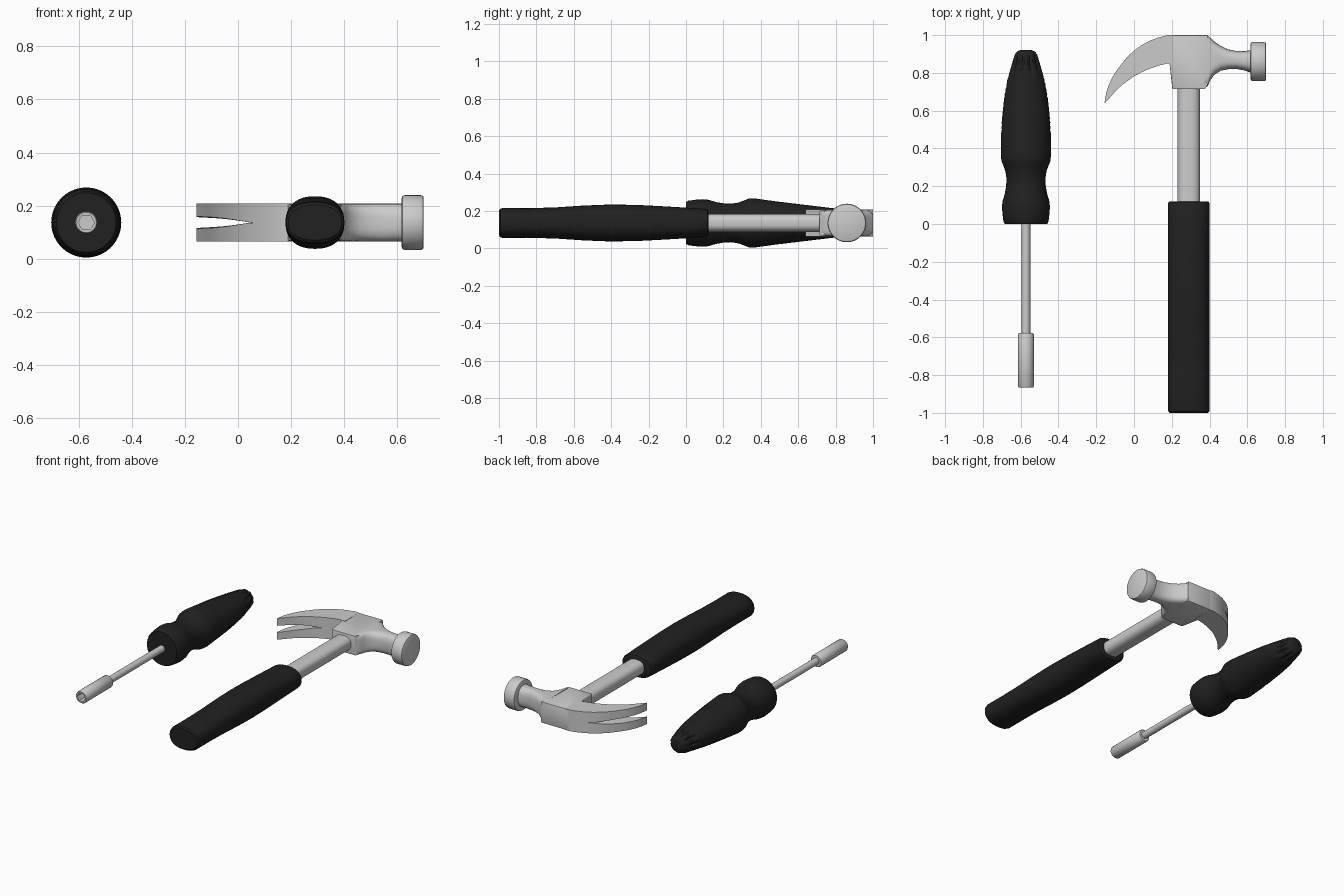
import bpy, bmesh, math

if "Cube" in bpy.data.objects:
    bpy.data.objects.remove(bpy.data.objects["Cube"])

ZC = 0.136                      # shared height of both tool axes
DX, HX = -0.572, 0.29           # screwdriver and hammer handle x

black = bpy.data.materials.new("black_rubber")
black.diffuse_color = (0.015, 0.015, 0.015, 1)
black.use_nodes = True
black.node_tree.nodes["Principled BSDF"].inputs["Base Color"].default_value = black.diffuse_color


def finish(name, bm, mat=None, angle=35):
    bmesh.ops.recalc_face_normals(bm, faces=bm.faces)
    me = bpy.data.meshes.new(name)
    bm.to_mesh(me)
    bm.free()
    ob = bpy.data.objects.new(name, me)
    bpy.context.collection.objects.link(ob)
    if mat:
        me.materials.append(mat)
    bpy.ops.object.select_all(action='DESELECT')
    ob.select_set(True)
    bpy.context.view_layer.objects.active = ob
    bpy.ops.object.shade_smooth_by_angle(angle=math.radians(angle))
    return ob


def add_loft(bm, rings):
    rows = [[bm.verts.new(p) for p in r] for r in rings]
    n = len(rows[0])
    for a, b in zip(rows, rows[1:]):
        for i in range(n):
            j = (i + 1) % n
            bm.faces.new((a[i], a[j], b[j], b[i]))
    bm.faces.new(rows[0])
    bm.faces.new(rows[-1])


def loft(name, rings, mat=None, angle=35):
    bm = bmesh.new()
    add_loft(bm, rings)
    return finish(name, bm, mat, angle)


def oval(a, b, e=2, n=48, mod=None):
    """Superellipse points (u, v) with an optional radial modulation."""
    pts = []
    for i in range(n):
        t = 2 * math.pi * i / n
        c, s = math.cos(t), math.sin(t)
        k = mod(t) if mod else 1
        pts.append((k * a * math.copysign(abs(c) ** (2 / e), c),
                    k * b * math.copysign(abs(s) ** (2 / e), s)))
    return pts


def ring_y(cx, y, a, b, **kw):
    return [(cx + u, y, ZC + v) for u, v in oval(a, b, **kw)]


def ring_x(x, cy, a, b, **kw):
    return [(x, cy + u, ZC + v) for u, v in oval(a, b, **kw)]


def lerp_table(tab, y):
    for (y0, r0), (y1, r1) in zip(tab, tab[1:]):
        if y <= y1:
            return r0 + (r1 - r0) * (y - y0) / (y1 - y0)
    return tab[-1][1]


# Screwdriver handle: ribbed sides and fluted tail
prof = [(0, .112), (.012, .119), (.05, .124), (.09, .127), (.12, .124), (.16, .112),
        (.2, .105), (.24, .103), (.28, .109), (.31, .12), (.335, .13), (.36, .132),
        (.48, .132), (.56, .128), (.64, .12), (.7, .111), (.76, .1), (.8, .09),
        (.88, .066), (.9, .059), (.913, .048), (.92, .033)]
ys = [p[0] for p in prof if p[0] < .5] + [.5 + .0125 * i for i in range(23)]
ys += [.79, .8, .82, .85, .87, .88, .89, .9, .907, .913, .92]
rings = []
for i, y in enumerate(ys):
    rx = lerp_table(prof, y)
    rz = min(rx, .13 - (y - .36) * .12) if y > .36 else rx
    rib = .025 if .5 <= y < .78 and i % 2 else 0
    flute = .13 * lerp_table([(0, 0), (.78, 0), (.82, 1), (.88, 1), (.92, .2)], y)
    mod = lambda t: 1 - rib * abs(math.cos(t)) - flute * max(0, math.cos(10 * t))
    rings.append(ring_y(DX, y, rx, rz, n=60, mod=mod))
loft("screwdriver_handle", rings, black)

# Screwdriver shaft and hex socket
loft("screwdriver_shaft", [ring_y(DX, y, .023, .023, n=24) for y in (.03, -.6)])
hexa = lambda t: math.cos(math.pi / 6) / math.cos((t % (math.pi / 3)) - math.pi / 6)
sock = [(-.578, .038, None), (-.584, .042, None), (-.86, .042, None), (-.866, .038, None),
        (-.866, .031, hexa), (-.74, .031, hexa)]
loft("screwdriver_socket", [ring_y(DX, y, r, r, n=36, mod=m) for y, r, m in sock])

# Hammer grip
grip = [(-1, .1, .066), (-.993, .108, .076), (-.98, .111, .08), (-.85, .111, .079),
        (-.7, .111, .083), (-.55, .111, .093), (-.4, .111, .099), (-.25, .111, .096),
        (-.1, .111, .088), (.03, .111, .08), (.105, .111, .075), (.116, .107, .071),
        (.12, .1, .065)]
loft("hammer_grip", [ring_y(HX, y, a, b, e=2.3) for y, a, b in grip], black)

# Hammer shaft
loft("hammer_shaft", [ring_y(HX, y, .059, .048, e=2.6) for y in (.08, .76)])

# Hammer eye block
bm = bmesh.new()
outline = [(.188, .85), (.177, 1), (.39, 1), (.39, .735), (.375, .714), (.203, .714)]
add_loft(bm, [[(x, y, ZC + s * (.066 if y < .8 else .072)) for x, y in outline]
              for s in (-1, 1)])
bmesh.ops.bevel(bm, geom=[e for e in bm.edges if e.calc_length() > .03],
                offset=.005, segments=2, affect='EDGES', profile=.5)
finish("hammer_eye", bm)

# Hammer neck and striking face
neck = [(.37, .716, 1, 7), (.39, .73, .998, 6), (.405, .762, .985, 4.5),
        (.425, .79, .967, 3.6), (.46, .812, .942, 3), (.5, .82, .924, 2.7),
        (.54, .821, .916, 2.6), (.585, .813, .915, 2.5), (.63, .797, .922, 2.4)]
loft("hammer_neck", [ring_x(x, (lo + hi) / 2, (hi - lo) / 2, .071, e=e)
                     for x, lo, hi, e in neck])
face = [(.617, .092), (.62, .1), (.628, .103), (.69, .103), (.697, .1), (.7, .094)]
loft("hammer_face", [ring_x(x, .86, r, r) for x, r in face])

# Split claw: two mirrored prongs (outer x, y, inner x, y, slot half width)
claw = [(.21, 1, .21, .85, 0), (.177, 1, .18, .85, 0), (.125, .986, .135, .84, 0),
        (.085, .971, .085, .823, 0), (.04, .947, .04, .803, .001),
        (.003, .92, .0, .782, .007), (-.035, .885, -.037, .755, .012),
        (-.066, .847, -.065, .734, .015), (-.092, .813, -.09, .711, .017),
        (-.114, .778, -.112, .687, .018), (-.134, .735, -.132, .664, .019),
        (-.147, .695, -.146, .65, .02), (-.156, .642, -.1555, .64, .021)]
bm = bmesh.new()
for s in (-1, 1):
    add_loft(bm, [[(ox, oy, ZC + s * g), (ox, oy, ZC + s * .072),
                   (ix, iy, ZC + s * .072), (ix, iy, ZC + s * g * 1.15)]
                  for ox, oy, ix, iy, g in claw])
finish("hammer_claw", bm)
